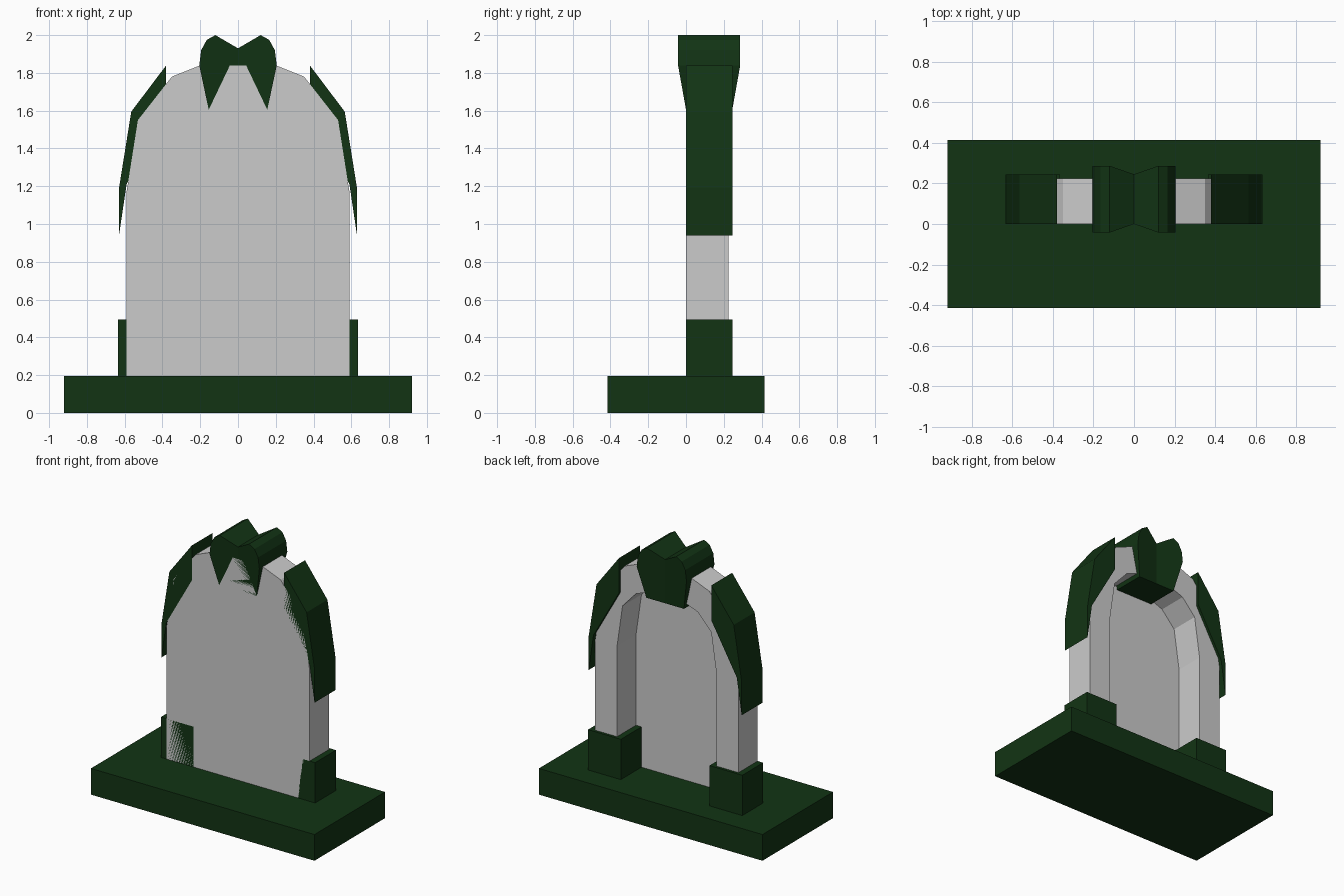
import bpy, bmesh

if "Cube" in bpy.data.objects:
    bpy.data.objects.remove(bpy.data.objects["Cube"])

green = bpy.data.materials.new("dark_green")
green.diffuse_color = (0.006, 0.034, 0.007, 1)
green.use_nodes = True
green.node_tree.nodes["Principled BSDF"].inputs["Base Color"].default_value = green.diffuse_color


def finish(name, bm, mat=None):
    bmesh.ops.recalc_face_normals(bm, faces=bm.faces)
    me = bpy.data.meshes.new(name)
    bm.to_mesh(me)
    bm.free()
    ob = bpy.data.objects.new(name, me)
    bpy.context.collection.objects.link(ob)
    if mat:
        me.materials.append(mat)
    return ob


def prism(name, pts, y0, y1, mat=None):
    """Extrude an x-z outline from y0 to y1; y0/y1 may be per-point lists."""
    n = len(pts)
    y0 = y0 if isinstance(y0, list) else [y0] * n
    y1 = y1 if isinstance(y1, list) else [y1] * n
    bm = bmesh.new()
    a = [bm.verts.new((x, y, z)) for (x, z), y in zip(pts, y0)]
    b = [bm.verts.new((x, y, z)) for (x, z), y in zip(pts, y1)]
    bm.faces.new(a)
    bm.faces.new(b[::-1])
    for i in range(n):
        j = (i + 1) % n
        bm.faces.new((a[i], b[i], b[j], a[j]))
    return finish(name, bm, mat)


def mirrored(half):
    """Complete a right-hand outline with its left-hand copy."""
    return half + [(-x, z) for x, z in reversed(half) if x > 0]


def rect(x0, x1, z0, z1):
    return [(x0, z0), (x1, z0), (x1, z1), (x0, z1)]


# Base slab
prism("base", rect(-0.92, 0.92, 0, 0.195), -0.415, 0.415, green)

# Grey arch, open at the back, with a thin panel closing the front
outer = mirrored([(0.59, 0.19), (0.59, 1.17), (0.53, 1.55), (0.35, 1.78), (0.2, 1.84)])
inner = mirrored([(0.41, 0.19), (0.41, 1.17), (0.365, 1.48), (0.255, 1.6), (0.15, 1.64)])
prism("arch_frame", outer + inner[::-1], 0, 0.225)
prism("arch_panel", inner, 0, 0.002)

# Foot blocks and shoulder bands on both sides
band = [(0.38, 1.84), (0.565, 1.595), (0.63, 1.19), (0.63, 0.94), (0.59, 1.21), (0.38, 1.58)]
for s, side in ((1, "right"), (-1, "left")):
    prism(f"foot_block_{side}", [(s * x, z) for x, z in rect(0.365, 0.635, 0.19, 0.495)],
          0, 0.245, green)
    prism(f"shoulder_band_{side}", [(s * x, z) for x, z in band], 0, 0.245, green)

# Keystone: two lobed halves flaring outwards from a central crease
key = [(0, 1.605), (0.155, 1.605), (0.205, 1.84), (0.195, 1.92), (0.165, 1.975), (0.12, 2.0), (0, 1.93)]
flare = [0, 0, 0.042, 0.042, 0.042, 0.042, 0]
bm = bmesh.new()
for s in (1, -1):
    a = [bm.verts.new((s * x, -f, z)) for (x, z), f in zip(key, flare)]
    b = [bm.verts.new((s * x, 0.245 + f, z)) for (x, z), f in zip(key, flare)]
    bm.faces.new(a)
    bm.faces.new(b[::-1])
    for i in range(6):
        bm.faces.new((a[i], b[i], b[i + 1], a[i + 1]))
bmesh.ops.remove_doubles(bm, verts=bm.verts, dist=0.0001)
finish("keystone", bm, green)
